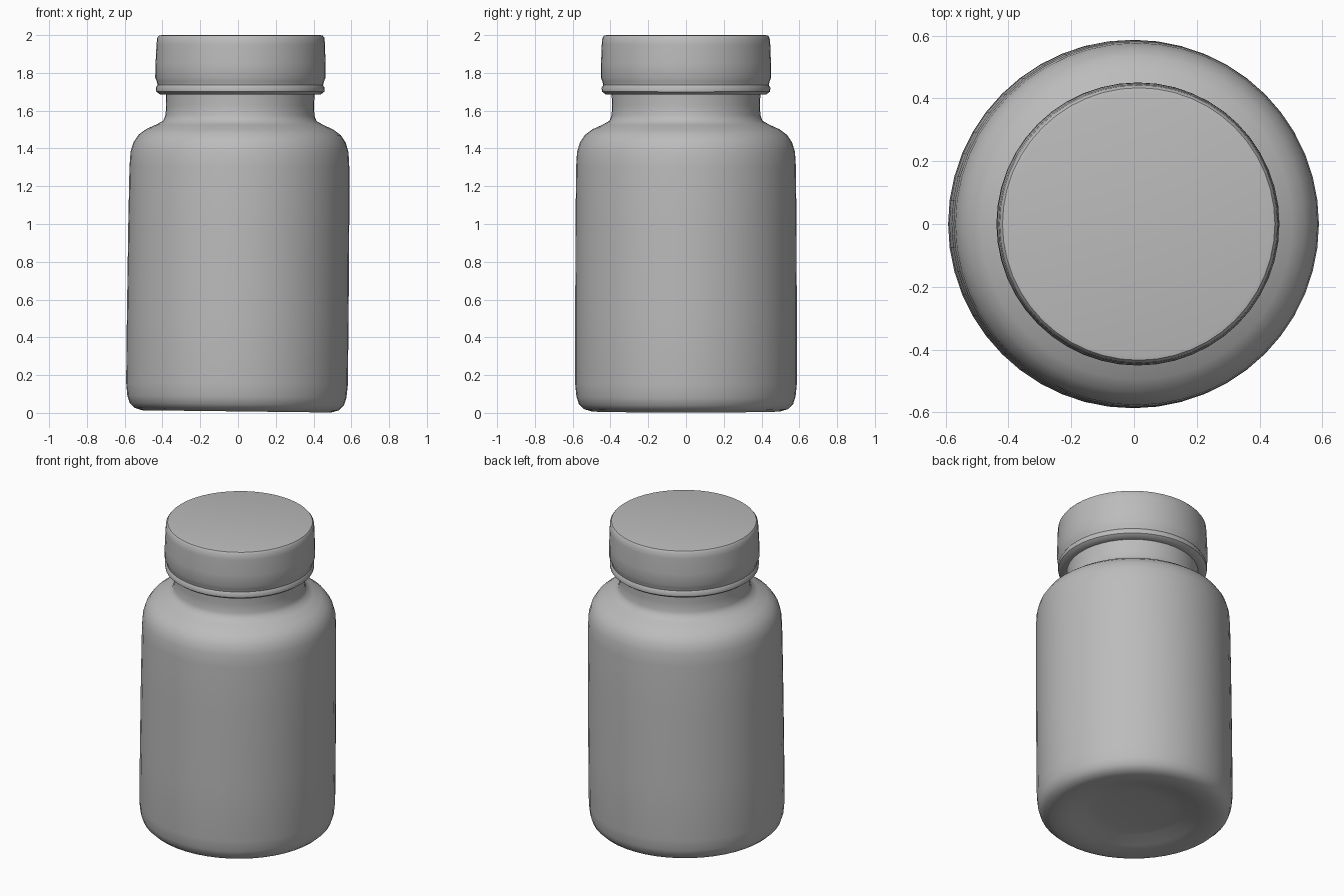
import bpy, bmesh, math

if "Cube" in bpy.data.objects:
    bpy.data.objects.remove(bpy.data.objects["Cube"])

SIDES = 48

grey = bpy.data.materials.new("plain grey")
grey.diffuse_color = (0.5, 0.5, 0.5, 1)
grey.use_nodes = True
grey.node_tree.nodes["Principled BSDF"].inputs["Base Color"].default_value = grey.diffuse_color


def lathe(name, profile, angle):
    """Revolve (radius, height) points, with the model's slight lean and uneven base."""
    bm = bmesh.new()
    rings = []
    for r, z in profile:
        count = 1 if r == 0 else SIDES
        ring = []
        for i in range(count):
            a = 2 * math.pi * i / SIDES
            x, y = r * math.cos(a), r * math.sin(a)
            dz = (1 - z / 2) * (0.006 - 0.012 * x)
            ring.append(bm.verts.new((x - 0.007 + 0.011 * z, y, z + dz)))
        rings.append(ring)
    for a, b in zip(rings, rings[1:]):
        for i in range(SIDES):
            j = (i + 1) % SIDES
            if len(a) == 1:
                bm.faces.new((a[0], b[j], b[i]))
            elif len(b) == 1:
                bm.faces.new((a[i], a[j], b[0]))
            else:
                bm.faces.new((a[i], a[j], b[j], b[i]))
    bmesh.ops.recalc_face_normals(bm, faces=bm.faces)
    mesh = bpy.data.meshes.new(name)
    bm.to_mesh(mesh)
    bm.free()
    mesh.materials.append(grey)
    obj = bpy.data.objects.new(name, mesh)
    bpy.context.collection.objects.link(obj)
    bpy.ops.object.select_all(action='DESELECT')
    obj.select_set(True)
    bpy.context.view_layer.objects.active = obj
    bpy.ops.object.shade_smooth_by_angle(angle=math.radians(angle))
    return obj


# Bottle: recessed base, rounded foot, straight wall, round shoulder, neck
lathe("bottle_body", [
    (0, 0.05), (0.22, 0.05), (0.30, 0.04), (0.38, 0.015), (0.44, 0.003),
    (0.50, 0.002), (0.54, 0.014), (0.567, 0.04), (0.58, 0.08), (0.587, 0.15),
    (0.587, 0.5), (0.585, 1.0), (0.582, 1.30), (0.577, 1.38), (0.562, 1.43),
    (0.535, 1.47), (0.495, 1.50), (0.44, 1.525), (0.405, 1.545),
    (0.394, 1.575), (0.391, 1.63), (0.395, 1.70), (0, 1.70)], 50)

# Cap: tamper ring bead at the bottom, plain wall, flat top
lathe("cap", [
    (0, 1.69), (0.39, 1.685), (0.425, 1.685), (0.445, 1.70), (0.447, 1.72),
    (0.438, 1.735), (0.443, 1.755), (0.451, 1.775), (0.45, 1.85),
    (0.446, 1.95), (0.443, 1.985), (0.434, 1.997), (0.42, 2.0), (0, 2.0)], 40)
